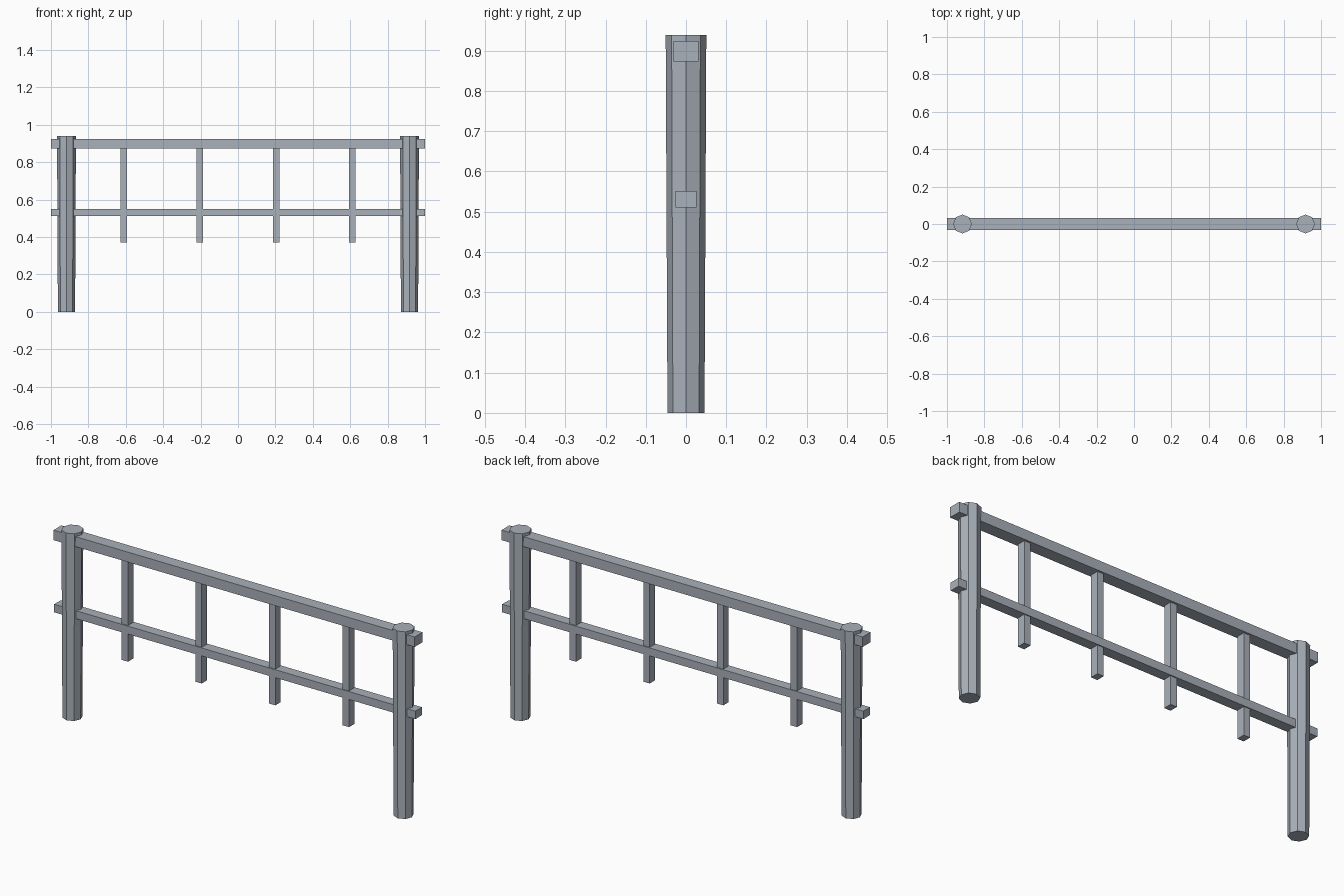
import bpy
import bmesh
import math
from mathutils import Matrix

if "Cube" in bpy.data.objects:
    bpy.data.objects.remove(bpy.data.objects["Cube"])

steel = bpy.data.materials.new("blue_grey_paint")
steel.diffuse_color = (0.40, 0.44, 0.49, 1)
steel.use_nodes = True
steel.node_tree.nodes["Principled BSDF"].inputs["Base Color"].default_value = steel.diffuse_color


def new_object(name, bm):
    mesh = bpy.data.meshes.new(name)
    bm.to_mesh(mesh)
    bm.free()
    mesh.materials.append(steel)
    obj = bpy.data.objects.new(name, mesh)
    bpy.context.collection.objects.link(obj)
    return obj


def box(name, x, z0, z1, width, depth):
    bm = bmesh.new()
    place = Matrix.Translation((x, 0, (z0 + z1) / 2))
    scale = Matrix.Diagonal((width, depth, z1 - z0, 1))
    bmesh.ops.create_cube(bm, size=1, matrix=place @ scale)
    return new_object(name, bm)


def post(name, x, height=0.939):
    # Eight-sided log, slightly wider at the top
    bm = bmesh.new()
    bmesh.ops.create_cone(bm, cap_ends=True, segments=8,
                          radius1=0.046, radius2=0.0505, depth=height,
                          matrix=Matrix.Translation((x, 0, height / 2)))
    # Keep a corner on the x and y axes
    v = bm.verts[:][0].co
    angle = math.atan2(v.y, v.x - x) % (math.pi / 4)
    bmesh.ops.rotate(bm, verts=bm.verts, cent=(x, 0, 0),
                     matrix=Matrix.Rotation(-angle, 3, 'Z'))
    return new_object(name, bm)


# End posts
post("left_post", -0.917)
post("right_post", 0.917)

# Horizontal rails running through the posts
box("top_rail", 0, 0.874, 0.924, 2.0, 0.062)
box("middle_rail", 0, 0.511, 0.551, 2.0, 0.052)

# Thin balusters hanging from the top rail
for i in range(4):
    box(f"baluster_{i + 1}", -0.612 + i * 0.408, 0.37, 0.88, 0.035, 0.042)
